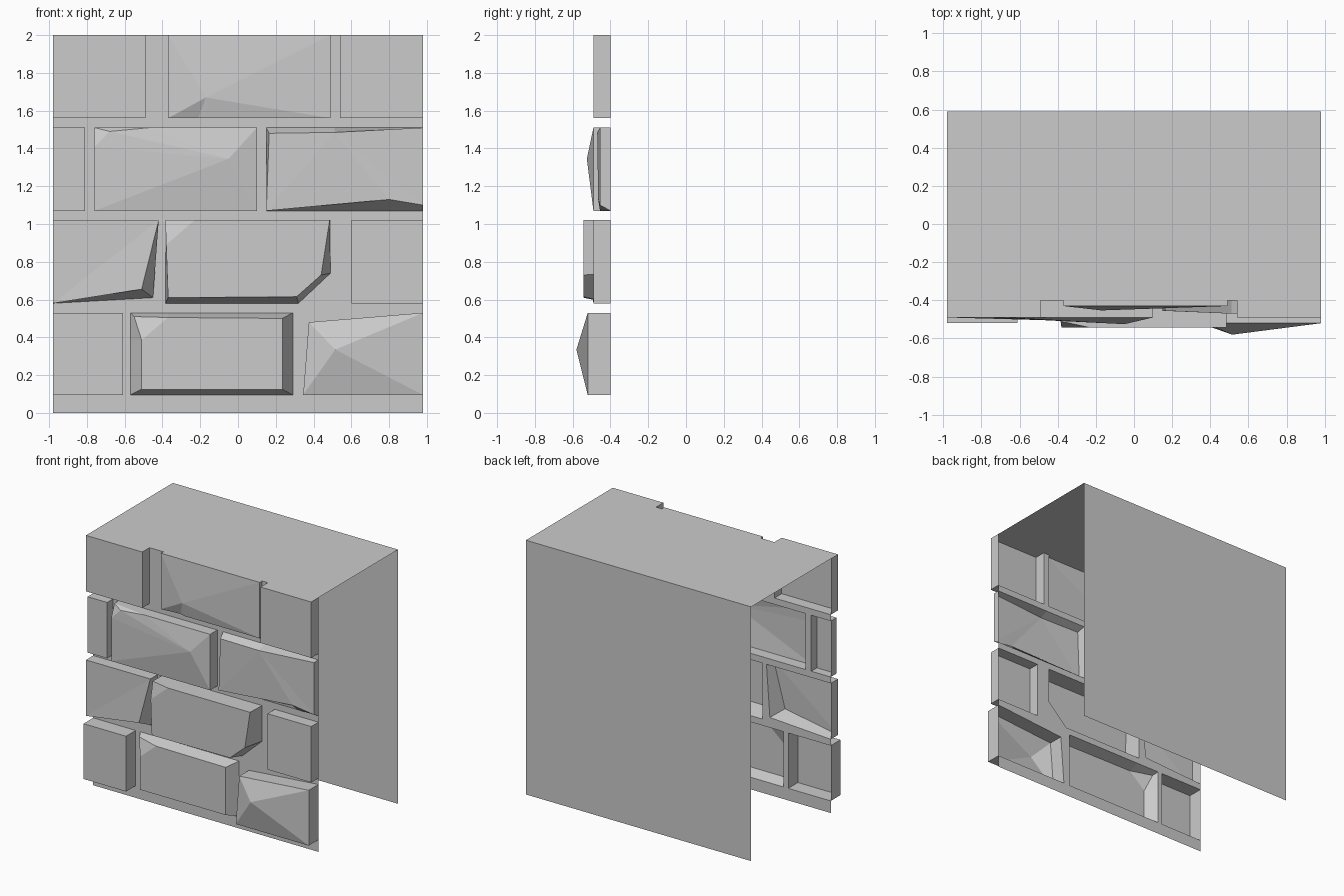
import bpy
from mathutils import Vector
from mathutils.geometry import delaunay_2d_cdt

if "Cube" in bpy.data.objects:
    bpy.data.objects.remove(bpy.data.objects["Cube"])

W, BACK, MORTAR, TOP = 0.98, 0.59, -0.40, 2.0
ROWS = [(0.095, 0.53), (0.58, 1.02), (1.07, 1.51), (1.56, TOP)]
footprints = []


def make(name, verts, faces):
    me = bpy.data.meshes.new(name)
    me.from_pydata(verts, [], faces)
    me.validate()
    ob = bpy.data.objects.new(name, me)
    bpy.context.collection.objects.link(ob)
    return ob


def rect(x0, x1, row):
    z0, z1 = ROWS[row]
    return [(x0, z0), (x1, z0), (x1, z1), (x0, z1)]


def brick(name, base, y, front=None, faces=None):
    """Open-backed brick: outline on the mortar, same-length front loop
    (x, z, optional y), then any interior points of the front."""
    n = len(base)
    footprints.append(base)
    front = front or base
    verts = [(x, MORTAR, z) for x, z in base]
    verts += [(p[0], p[2] if len(p) > 2 else y, p[1]) for p in front]
    quads = [(i, (i + 1) % n, n + (i + 1) % n, n + i) for i in range(n)]
    if faces is None:
        if len(front) > n:      # fan around a raised point
            faces = [(i, (i + 1) % n, n) for i in range(n)]
        else:
            faces = [tuple(range(n))]
    make(name, verts, quads + [tuple(n + i for i in f) for f in faces])


# Row 1 (bottom)
brick("brick_1_left", rect(-W, -0.61, 0), -0.52)
brick("brick_1_middle",
      [(-0.57, 0.095), (0.29, 0.095), (0.29, 0.53), (-0.37, 0.53), (-0.57, 0.53), (-0.57, 0.385)],
      -0.49,
      [(-0.51, 0.125), (0.235, 0.125), (0.235, 0.50), (-0.37, 0.505),
       (-0.55, 0.51, -0.44), (-0.51, 0.385)],
      [(0, 1, 2, 3, 5), (3, 4, 5)])
r = [(0.345, 0.095), (W, 0.095), (W, 0.53), (0.375, 0.48)]
brick("brick_1_right", r, -0.52, r + [(0.515, 0.335, -0.58)])

# Row 2
brick("brick_2_left",
      [(-W, 0.58), (-0.45, 0.61), (-0.42, 1.02), (-W, 1.02)], -0.49,
      [(-W, 0.58), (-0.51, 0.655, -0.503), (-0.42, 1.02), (-W, 1.02)],
      [(0, 1, 2), (0, 2, 3)])
brick("brick_2_middle",
      [(-0.385, 0.58), (0.32, 0.58), (0.49, 0.74), (0.49, 1.02),
       (-0.23, 1.02), (-0.385, 1.02), (-0.385, 0.89)],
      -0.543,
      [(-0.37, 0.61), (0.31, 0.615), (0.44, 0.73), (0.485, 1.02),
       (-0.23, 1.02), (-0.385, 1.02, -0.51), (-0.38, 0.89)],
      [(0, 1, 2, 3, 4, 6), (4, 5, 6)])
brick("brick_2_right", rect(0.60, W, 1), -0.49)

# Row 3
brick("brick_3_left", rect(-W, -0.81, 2), -0.47)
r = [(-0.76, 1.07), (0.10, 1.07), (0.10, 1.51), (-0.47, 1.51), (-0.76, 1.51), (-0.76, 1.41)]
brick("brick_3_middle", r, -0.49,
      r[:4] + [(-0.76, 1.51, -0.45), r[5], (-0.05, 1.345, -0.525), (-0.68, 1.49, -0.49)],
      [(0, 1, 6), (1, 2, 6), (2, 3, 6), (3, 7, 6), (7, 5, 6), (5, 0, 6), (3, 4, 7), (4, 5, 7)])
brick("brick_3_right",
      [(0.15, 1.07), (0.80, 1.07), (W, 1.07), (W, 1.51), (0.51, 1.51), (0.15, 1.51)],
      -0.455,
      [(0.15, 1.07), (0.80, 1.13, -0.465), (W, 1.10), (W, 1.51),
       (0.51, 1.485, -0.47), (0.165, 1.48)],
      [(0, 1, 4), (0, 4, 5), (1, 2, 4), (2, 3, 4)])

# Row 4 (top)
brick("brick_4_left", rect(-W, -0.49, 3), -0.49)
r = [(-0.37, 1.56), (-0.21, 1.56), (-0.165, 1.56), (0.49, 1.56), (0.49, TOP), (-0.37, TOP)]
brick("brick_4_middle", r, -0.43,
      r[:1] + [(-0.21, 1.56, -0.415)] + r[2:] + [(-0.17, 1.67, -0.453)])
brick("brick_4_right", rect(0.54, W, 3), -0.49)

# Mortar sheet: full panel minus the brick footprints
loops = [[(-W, 0), (W, 0), (W, TOP), (-W, TOP)]] + footprints
pts, polys = [], []
for loop in loops:
    polys.append(list(range(len(pts), len(pts) + len(loop))))
    pts += [Vector(p) for p in loop]
v, _, f, _, _, src = delaunay_2d_cdt(pts, [], polys, 0, 1e-5)
make("mortar", [(p.x, MORTAR, p.y) for p in v],
     [t for t, s in zip(f, src) if list(s) == [0]])

# Roof and back panels; sides and bottom stay open
make("top_panel", [(-W, MORTAR, TOP), (W, MORTAR, TOP), (W, BACK, TOP), (-W, BACK, TOP)],
     [(0, 1, 2, 3)])
make("back_panel", [(W, BACK, 0), (-W, BACK, 0), (-W, BACK, TOP), (W, BACK, TOP)],
     [(0, 1, 2, 3)])
